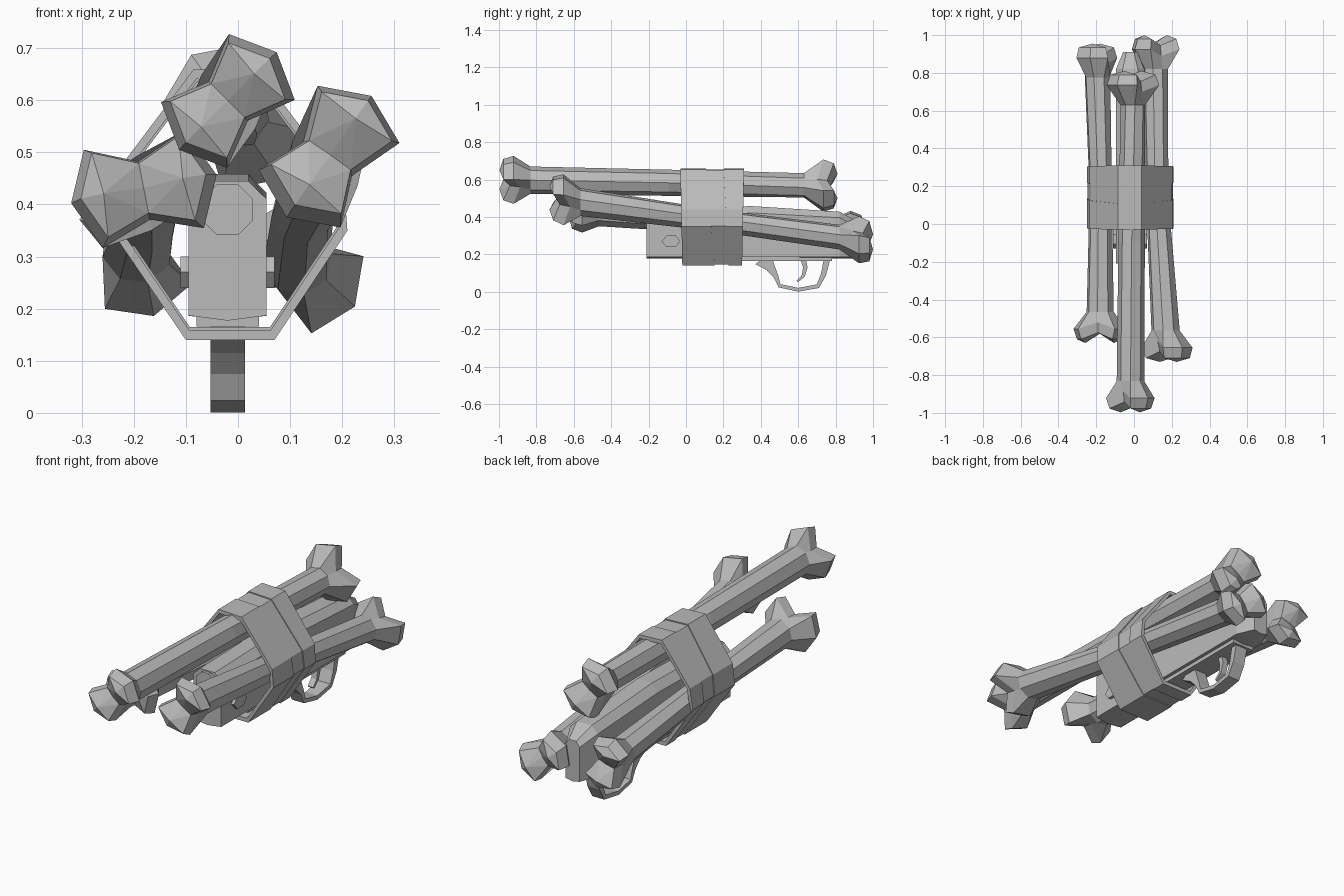
import bpy, bmesh, math
from mathutils import Vector

cube = bpy.data.objects.get("Cube")
if cube:
    bpy.data.objects.remove(cube, do_unlink=True)

# One plain grey for every part
grey = bpy.data.materials.new("plain_grey")
grey.use_nodes = True
grey.diffuse_color = (0.5, 0.5, 0.5, 1)
shader = next(n for n in grey.node_tree.nodes if n.type == 'BSDF_PRINCIPLED')
shader.inputs["Base Color"].default_value = (0.5, 0.5, 0.5, 1)
shader.inputs["Roughness"].default_value = 0.8


def finish(name, bm):
    bmesh.ops.recalc_face_normals(bm, faces=bm.faces)
    mesh = bpy.data.meshes.new(name)
    bm.to_mesh(mesh)
    bm.free()
    mesh.materials.append(grey)
    obj = bpy.data.objects.new(name, mesh)
    bpy.context.collection.objects.link(obj)
    return obj


def skin(bm, rings, loop=False):
    """Join neighbouring closed rings with quads."""
    pairs = list(zip(rings, rings[1:]))
    if loop:
        pairs.append((rings[-1], rings[0]))
    for a, b in pairs:
        n = len(a)
        for i in range(n):
            bm.faces.new((a[i], a[(i + 1) % n], b[(i + 1) % n], b[i]))


def loft(name, sections):
    """Closed solid through a row of point rings."""
    bm = bmesh.new()
    rings = [[bm.verts.new(p) for p in s] for s in sections]
    skin(bm, rings)
    bm.faces.new(rings[0])
    bm.faces.new(rings[-1])
    return finish(name, bm)


def outline(i):
    """Two-lobed knuckle outline, eight points; third value is the waist notch."""
    u = (0.138, 0.096, 0, -0.096, -0.138, -0.096, 0, 0.096)[i % 8]
    v = (0, 0.093, 0.055, 0.093, 0, -0.093, -0.055, -0.093)[i % 8]
    return u, v, 0.035 if u == 0 else 0


def bone(name, front, back, turn_front, turn_back, size_front, size_back, radii, bend):
    front, back = Vector(front), Vector(back)
    length = back.y - front.y
    shift = round((turn_back - turn_front) / 45)
    bm = bmesh.new()

    def place(s, u, v, turn):
        c = front.lerp(back, s / length)
        c.x += bend * math.sin(math.pi * s / length)
        a = math.radians(turn)
        return bm.verts.new((c.x + u * math.cos(a) - v * math.sin(a), c.y,
                             c.z + u * math.sin(a) + v * math.cos(a)))

    def knuckle(s, scale, turn, step, inward):
        ring = []
        for i in range(8):
            u, v, notch = outline(i - step)
            ring.append(place(s + notch * inward, u * scale, v * scale, turn))
        return ring

    def octagon(s, r, turn, step):
        return [place(s, r, 0, turn + 45 * (i - step)) for i in range(8)]

    rings = [knuckle(0.02, size_front * 0.86, turn_front, 0, 1),
             knuckle(0.075, size_front, turn_front, 0, 1),
             octagon(0.165, radii[0], turn_front, 0),
             octagon(length * 0.5, radii[1], turn_front, 0),
             octagon(length - 0.18, radii[2], turn_back, shift),
             knuckle(length - 0.075, size_back, turn_back, shift, -1),
             knuckle(length - 0.02, size_back * 0.86, turn_back, shift, -1)]
    skin(bm, rings)

    # Faceted lobes with a dip between them on each end
    for ring, s, dip, size, turn, step in (
            (rings[0], 0, 0.05, size_front, turn_front, 0),
            (rings[-1], length, length - 0.05, size_back, turn_back, shift)):
        middle = place(dip, 0, 0, turn)
        for side in (0, 4):
            lobe = place(s, 0.075 * size * (1 if side == 0 else -1), 0, turn)
            arc = [ring[(side + k + step) % 8] for k in range(-2, 3)]
            for a, b in zip(arc, arc[1:]):
                bm.faces.new((lobe, a, b))
            bm.faces.new((lobe, arc[-1], middle))
            bm.faces.new((lobe, middle, arc[0]))
    return finish(name, bm)


# Three bones around the gun
bone("top_bone", (-0.02, -0.997, 0.60), (-0.005, 0.81, 0.566), 45, 125, 0.96, 1.06,
     (0.073, 0.07, 0.066), 0)
bone("left_bone", (0.181, -0.73, 0.502), (0.115, 1.0, 0.268), 55, 146, 1.03, 0.96,
     (0.076, 0.06, 0.067), -0.025)
bone("right_bone", (-0.182, -0.63, 0.436), (-0.2, 0.955, 0.303), 11, 106, 1.03, 0.93,
     (0.073, 0.06, 0.07), 0.015)

# Gun body: chamfered block tapering to a rounded butt
MID = -0.02
half = [(0.0, 0.177), (0.075, 0.187), (0.075, 0.415), (0.04, 0.45)]
section = [(x, z) for x, z in half] + [(-x, z) for x, z in reversed(half[1:])]


def body_ring(y, wide, top):
    return [(MID + x * wide, y, 0.18 + (z - 0.18) * top) for x, z in section]


loft("gun_body", [body_ring(-0.21, 1, 0.98), body_ring(0.35, 1, 1.03),
                  body_ring(0.82, 1.0, 0.92), body_ring(0.91, 0.5, 0.74)])


def prism(name, sides, r, loc, depth, rot):
    bpy.ops.mesh.primitive_cylinder_add(vertices=sides, radius=r, depth=depth,
                                        location=loc, rotation=rot)
    obj = bpy.context.object
    obj.name = name
    obj.data.materials.append(grey)
    return obj


def box(name, loc, size):
    bpy.ops.mesh.primitive_cube_add(size=1, location=loc)
    obj = bpy.context.object
    obj.name = name
    obj.scale = size
    obj.data.materials.append(grey)
    return obj


prism("barrel_mouth", 8, 0.053, (MID, -0.2, 0.39), 0.05,
      (math.pi / 2, math.pi / 8, 0))
pin = prism("cross_pin", 6, 0.05, (MID, -0.08, 0.27), 0.18, (0, math.pi / 2, 0))
pin.scale = (0.7, 1, 1)
box("belly_plate", (MID, 0.4, 0.178), (0.12, 0.76, 0.025))


def strip(name, path, width):
    """Bent flat bar following a side path of (y, z, thickness) points."""
    pts = [Vector(p[:2]) for p in path]
    sections = []
    for i, p in enumerate(pts):
        t = (pts[min(i + 1, len(pts) - 1)] - pts[max(i - 1, 0)]).normalized()
        n = Vector((-t.y, t.x)) * path[i][2] / 2
        sections.append([(MID + sx * width / 2, *(p + n * sn))
                         for sx, sn in ((-1, -1), (1, -1), (1, 1), (-1, 1))])
    return loft(name, sections)


# Trigger guard and trigger
strip("trigger_guard", [(0.41, 0.18, 0.1), (0.452, 0.13, 0.05), (0.482, 0.08, 0.026),
                        (0.5, 0.032, 0.02), (0.6, 0.011, 0.02), (0.705, 0.03, 0.022),
                        (0.735, 0.09, 0.028), (0.755, 0.18, 0.034)], 0.066)
strip("trigger", [(0.625, 0.18, 0.03), (0.638, 0.13, 0.024), (0.627, 0.085, 0.018),
                  (0.595, 0.055, 0.01)], 0.03)

# Straps: three overlapping, slightly slanted bands
LOOP = [(-0.1, 0.14), (0.07, 0.14), (0.21, 0.35), (0.203, 0.44),
        (0.04, 0.655), (-0.085, 0.66), (-0.235, 0.46), (-0.25, 0.36)]


def strap(name, y0, y1, grow, slant0, slant1):
    bm = bmesh.new()
    rings = []
    for y, slant, inset in ((y0, slant0, 0), (y1, slant1, 0),
                            (y1, slant1, 0.075), (y0, slant0, 0.075)):
        k = grow - inset
        rings.append([bm.verts.new((MID + (x - MID) * k, y + slant * (0.4 - z),
                                    0.4 + (z - 0.4) * k)) for x, z in LOOP])
    skin(bm, rings, loop=True)
    return finish(name, bm)


strap("front_strap", -0.025, 0.13, 1.0, 0.02, 0.09)
strap("middle_strap", 0.115, 0.225, 0.98, 0.09, 0.05)
strap("rear_strap", 0.215, 0.305, 1.0, 0.05, -0.02)
